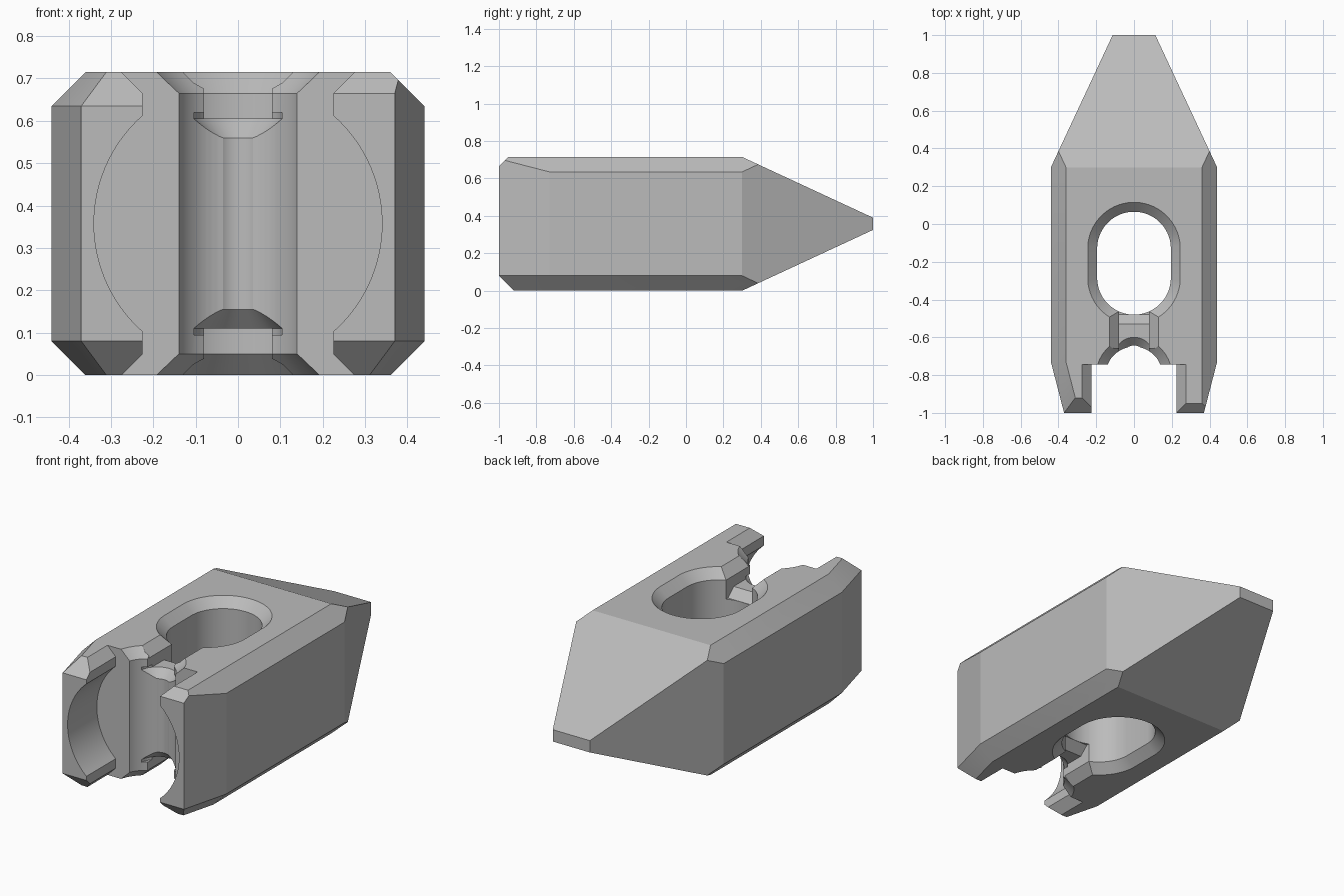
import bpy, bmesh, math
from mathutils import Vector

HEIGHT = 0.715
MID = HEIGHT / 2
SHOULDER = MID - 0.08      # half height of the flat side walls
SEGMENTS = 64

cube = bpy.data.objects.get("Cube")
if cube:
    bpy.data.objects.remove(cube, do_unlink=True)

steel = bpy.data.materials.new("steel_grey")
steel.use_nodes = True
grey = (0.5, 0.5, 0.5, 1)
steel.diffuse_color = grey
steel.node_tree.nodes["Principled BSDF"].inputs["Base Color"].default_value = grey


def make_object(name, bm):
    bmesh.ops.recalc_face_normals(bm, faces=bm.faces)
    mesh = bpy.data.meshes.new(name)
    bm.to_mesh(mesh)
    bm.free()
    mesh.materials.append(steel)
    obj = bpy.data.objects.new(name, mesh)
    bpy.context.collection.objects.link(obj)
    return obj


def loft(name, rings):
    """Solid skinned through rings with equal point counts."""
    bm = bmesh.new()
    loops = [[bm.verts.new(p) for p in ring] for ring in rings]
    n = len(loops[0])
    for low, high in zip(loops, loops[1:]):
        for i in range(n):
            j = (i + 1) % n
            bm.faces.new((low[i], low[j], high[j], high[i]))
    bm.faces.new(loops[0])
    bm.faces.new(loops[-1])
    return make_object(name, bm)


def prism_x(name, profile, a, b):
    return loft(name, [[(x, y, z) for y, z in profile] for x in (a, b)])


def prism_y(name, profile, a, b):
    return loft(name, [[(x, y, z) for x, z in profile] for y in (a, b)])


def stadium(r, y0, y1, z):
    ring = []
    for i in range(SEGMENTS):
        a = 2 * math.pi * (i + 0.5) / SEGMENTS
        ring.append((r * math.cos(a), (y1 if math.sin(a) > 0 else y0) + r * math.sin(a), z))
    return ring


def bore(name, y0, y1, steps):
    """Vertical hole with a rounded plan, from (radius, height) steps."""
    return loft(name, [stadium(r, y0, y1, z) for r, z in steps])


def flared(r):
    """Through hole steps with a chamfer at both mouths."""
    return [(r + 0.06, -0.01), (r, 0.05), (r, HEIGHT - 0.05), (r + 0.06, HEIGHT + 0.01)]


def flip(profile):
    return [(u, HEIGHT - z) for u, z in profile]


# Wedge block trimmed from a box by planes
bm = bmesh.new()
bmesh.ops.create_cube(bm, size=1)
for v in bm.verts:
    v.co = (v.co.x * 0.88, v.co.y * 2, v.co.z * HEIGHT + MID)

planes = [((0, -1, 0.08), (0, -1, -1)), ((0, -1, HEIGHT - 0.05), (0, -1, 1))]
for s in (-1, 1):
    planes.append(((s * 0.44, 0.3, 0), (s, 0.467, 0)))           # tapered tail sides
    planes.append(((s * 0.44, -0.73, 0), (s, -0.259, 0)))        # narrowed front sides
    planes.append(((0, 0.3, MID + s * MID), (0, 0.464, s)))      # tapered tail top and bottom
    for t in (-1, 1):
        z = MID + t * SHOULDER
        planes.append(((s * 0.44, 0, z), (s, 0, t)))             # long edge chamfers
        if (s, t) != (1, 1):
            planes.append(((s * 0.44, -0.73, z), (s, -0.259, t)))
for point, normal in planes:
    cut = bmesh.ops.bisect_plane(bm, geom=bm.verts[:] + bm.edges[:] + bm.faces[:], dist=1e-5,
                                 plane_co=point, plane_no=Vector(normal).normalized(),
                                 clear_outer=True)
    edges = [e for e in cut["geom_cut"] if isinstance(e, bmesh.types.BMEdge)]
    bmesh.ops.edgeloop_fill(bm, edges=edges)
body = make_object("wedge_block", bm)

# Larger chamfer on the tip of the right prong
cutters = [prism_x("prong_chamfer", [(-1.1, 0.535), (-0.82, 0.815), (-1.1, 0.815)], -0.5, 0)]

# Front slot with flared mouths, and the round recess in its side walls
slot = [(0.285, -0.01), (0.225, 0.05), (0.225, HEIGHT - 0.05), (0.285, HEIGHT + 0.01)]
slot += [(-x, z) for x, z in reversed(slot)]
cutters.append(prism_y("front_slot", slot, -1.1, -0.745))
circle = [(0.34 * math.cos(a), MID + 0.34 * math.sin(a))
          for a in (2 * math.pi * i / 96 for i in range(96))]
cutters.append(prism_y("round_recess", circle, -1.1, -0.745))

# Long through hole, front channel and narrow bore
cutters.append(bore("oval_hole", -0.285, -0.13, flared(0.195)))
cutters.append(bore("front_channel", -0.8, -0.8, flared(0.15)))
cutters.append(bore("narrow_bore", -0.705, -0.705,
                    [(0.105, 0.095), (0.105, 0.11), (0.062, 0.155),
                     (0.062, 0.56), (0.105, 0.605), (0.105, 0.62)]))

# Grooves linking the hole and the channel, top and bottom
floor = [(-0.4, 0.75), (-0.4, 0.56), (-0.48, 0.56), (-0.53, 0.605), (-0.7, 0.605), (-0.7, 0.75)]
mouth = [(-0.08, 0.665), (0.08, 0.665), (0.14, 0.725), (-0.14, 0.725)]
for end, shape in (("top", lambda p: p), ("bottom", flip)):
    cutters.append(prism_x(end + "_groove", shape(floor), -0.08, 0.08))
    cutters.append(prism_y(end + "_groove_mouth", shape(mouth), -0.66, -0.43))

# Cut everything out of the block
bpy.context.view_layer.objects.active = body
for cutter in cutters:
    mod = body.modifiers.new(cutter.name, "BOOLEAN")
    mod.operation = "DIFFERENCE"
    mod.solver = "EXACT"
    mod.object = cutter
    bpy.ops.object.modifier_apply(modifier=mod.name)
    bpy.data.objects.remove(cutter, do_unlink=True)

bpy.ops.object.select_all(action="DESELECT")
body.select_set(True)
bpy.ops.object.shade_smooth_by_angle(angle=math.radians(12))
